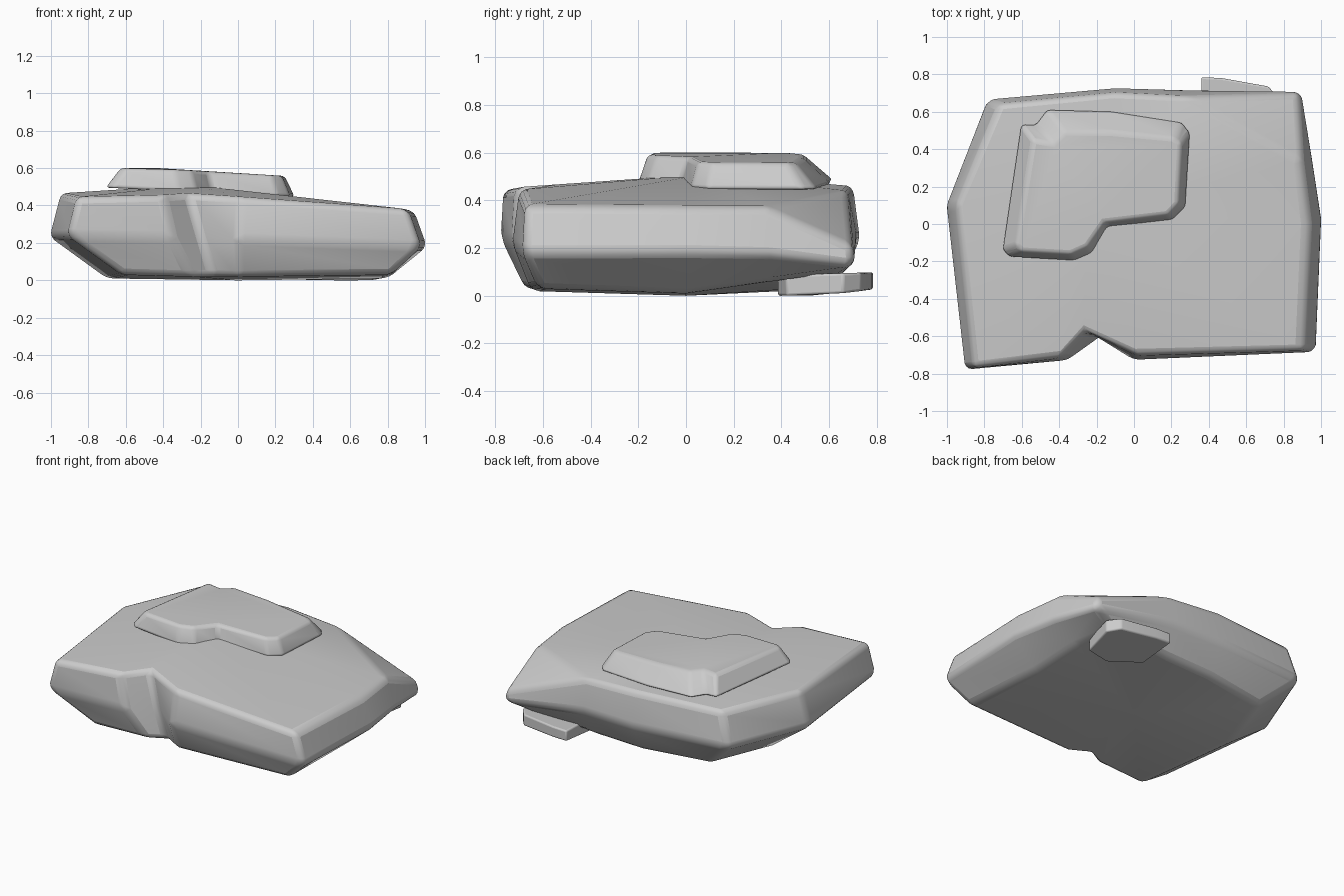
import bpy, bmesh, math

if "Cube" in bpy.data.objects:
    bpy.data.objects.remove(bpy.data.objects["Cube"])


def loft(name, rings, top_faces=None, top_mid=None, bottom_mid=None, bevel=0.02):
    """Skin rings from top to bottom, cap both ends, then soften the edges."""
    bm = bmesh.new()
    rows = [[bm.verts.new(p) for p in ring] for ring in rings]
    n = len(rows[0])
    for a, b in zip(rows, rows[1:]):
        for i in range(n):
            j = (i + 1) % n
            bm.faces.new((a[i], b[i], b[j], a[j]))

    def cap(loop, mid):
        if mid is None:
            bm.faces.new(loop)
            return
        c = bm.verts.new(mid)
        for i in range(len(loop)):
            bm.faces.new((loop[i], loop[(i + 1) % len(loop)], c))

    top = rows[0]
    if top_faces is not None:          # one corner sliced off the top
        k = top_faces
        bm.faces.new((top[k - 1], top[k], top[k + 1]))
        top = top[:k] + top[k + 1:]
    cap(top, top_mid)
    cap(rows[-1][::-1], bottom_mid)
    bmesh.ops.recalc_face_normals(bm, faces=bm.faces)
    me = bpy.data.meshes.new(name)
    bm.to_mesh(me)
    bm.free()
    ob = bpy.data.objects.new(name, me)
    bpy.context.collection.objects.link(ob)
    mod = ob.modifiers.new("soft_edges", 'BEVEL')
    mod.width = bevel
    mod.segments = 3
    mod.limit_method = 'ANGLE'
    mod.angle_limit = math.radians(22)
    bpy.ops.object.select_all(action='DESELECT')
    ob.select_set(True)
    bpy.context.view_layer.objects.active = ob
    bpy.ops.object.shade_smooth_by_angle(angle=math.radians(40))
    return ob


# Main boulder slab: top, widest and bottom rings, counter-clockwise from the left tip
body_top = [(-.95, .10, .465), (-.86, -.77, .445), (-.40, -.715, .455), (-.27, -.57, .465),
            (.02, -.70, .445), (.91, -.675, .38), (.94, 0, .375), (.90, .33, .375),
            (.88, .70, .21), (.28, .68, .44), (-.10, .70, .46), (-.72, .64, .465)]
body_mid = [(-1.01, .10, .235), (-.91, -.78, .24), (-.35, -.73, .23), (-.20, -.58, .23),
            (0, -.73, .22), (.98, -.685, .18), (1.01, .03, .18), (.96, .35, .17),
            (.90, .71, .12), (.28, .72, .23), (-.10, .73, .23), (-.79, .67, .24)]
body_low = [(-.70, .10, .01), (-.62, -.68, .03), (-.25, -.64, .02), (-.13, -.58, .02),
            (0, -.65, .02), (.82, -.62, .03), (.80, 0, .01), (.76, .35, .06),
            (.72, .62, .09), (.25, .62, .04), (-.10, .62, .03), (-.56, .54, .03)]
loft("main_rock", [body_top, body_mid, body_low], top_faces=8,
     top_mid=(-.25, .08, .51), bottom_mid=(0, 0, 0), bevel=.035)

# Raised slab on top, with a chipped back left corner
slab_base = [(-.71, -.14), (-.67, -.18), (-.32, -.20), (-.22, -.16), (-.14, -.02),
             (.21, .02), (.28, .09), (.305, .49), (.26, .55), (-.12, .61),
             (-.47, .62), (-.53, .54), (-.61, .54)]
slab_top = [(-.63, -.11), (-.60, -.145), (-.34, -.16), (-.25, -.12), (-.16, .01),
            (.18, .05), (.235, .11), (.25, .43), (.21, .46), (-.12, .49),
            (-.37, .49), (-.43, .43), (-.54, .45)]
loft("upper_slab", [[(x, y, .60 - .06 * max(0, x + .45)) for x, y in slab_top],
                    [(x, y, .46 - .05 * x) for x, y in slab_base]], bevel=.02)

# Small loose chip under the back right corner
chip = [(.36, .52), (.55, .385), (.72, .42), (.78, .66), (.72, .735), (.47, .78), (.36, .785)]
loft("loose_chip", [[(x, y, .075 + .03 * y) for x, y in chip],
                    [(x, y, max(0, (y - .58) * .13)) for x, y in chip]], bevel=.01)
